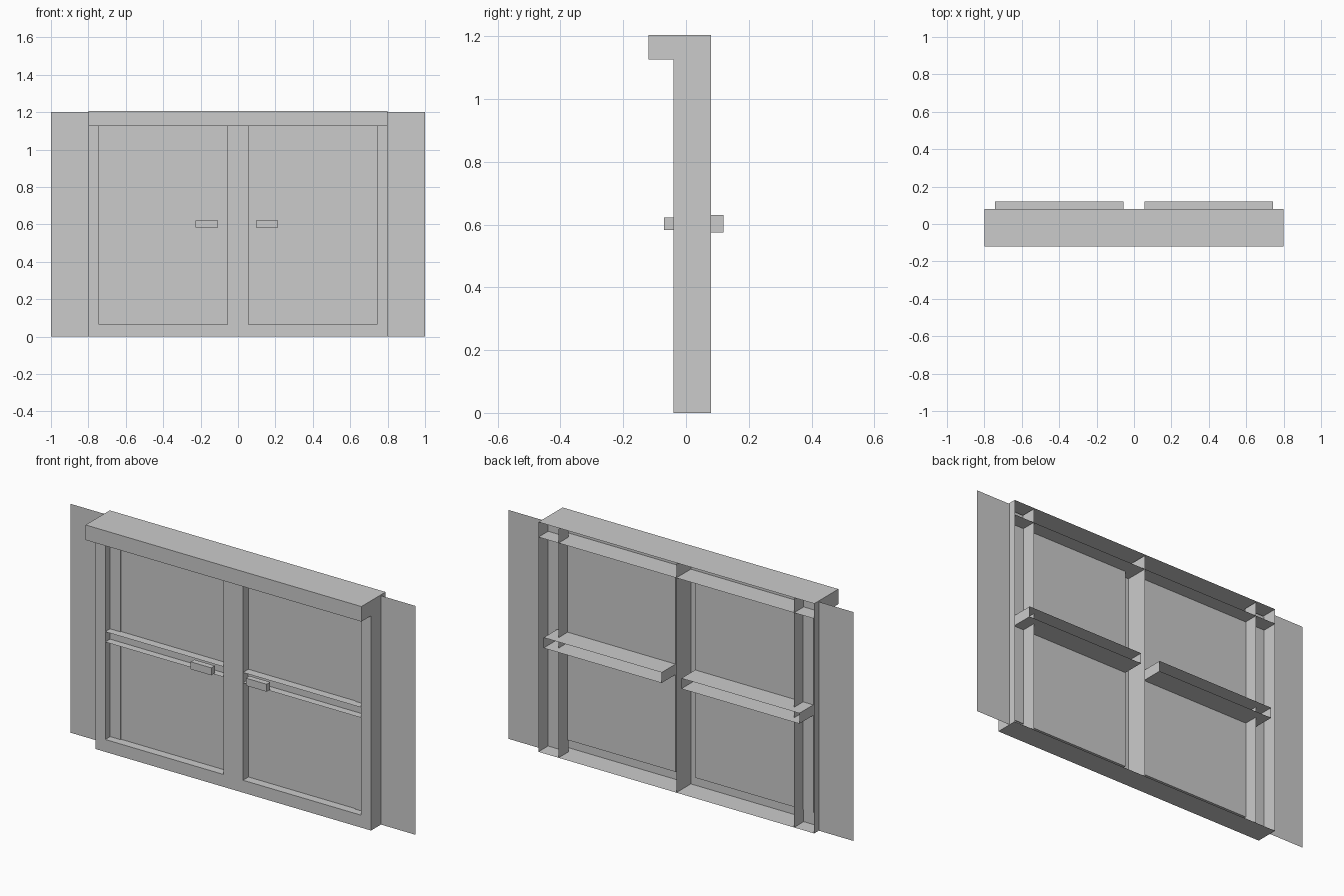
import bpy, bmesh
from mathutils import Vector

if "Cube" in bpy.data.objects:
    bpy.data.objects.remove(bpy.data.objects["Cube"])


def finish(bm, name, mirror=False):
    mesh = bpy.data.meshes.new(name)
    bm.to_mesh(mesh)
    bm.free()
    ob = bpy.data.objects.new(name, mesh)
    bpy.context.collection.objects.link(ob)
    if mirror:
        mod = ob.modifiers.new("Mirror", 'MIRROR')
        mod.use_axis[0] = True
        mod.use_mirror_merge = False
    return ob


def box(name, lo, hi, open_sides=(), mirror=False):
    """Box between two corners; faces whose normal is in open_sides are removed."""
    bm = bmesh.new()
    bmesh.ops.create_cube(bm, size=1)
    lo, hi = Vector(lo), Vector(hi)
    bm.normal_update()
    gone = [f for f in bm.faces if any(f.normal.dot(Vector(d)) > 0.9 for d in open_sides)]
    bmesh.ops.delete(bm, geom=gone, context='FACES')
    for v in bm.verts:
        v.co = Vector([lo[i] + (v.co[i] + 0.5) * (hi[i] - lo[i]) for i in range(3)])
    return finish(bm, name, mirror)


def sheet(name, pts, mirror=False):
    bm = bmesh.new()
    bm.faces.new([bm.verts.new(p) for p in pts])
    return finish(bm, name, mirror)


BACK, TOP, LEFT = (0, 1, 0), (0, 0, 1), (-1, 0, 0)
F, B, PANE = -0.04, 0.08, 0.005

# Window leaf: front face with two recessed panes, mirrored to the other side
xs = [0, 0.057, 0.742, 0.8]
zs = [0, 0.065, 0.576, 0.63, 1.125, 1.2]
bm = bmesh.new()
for i in range(3):
    for k in range(5):
        x0, x1, z0, z1 = xs[i], xs[i + 1], zs[k], zs[k + 1]
        f = bm.faces.new([bm.verts.new(p) for p in
                          ((x0, F, z0), (x1, F, z0), (x1, F, z1), (x0, F, z1))])
        f.select = i == 1 and k in (1, 3)
bmesh.ops.remove_doubles(bm, verts=bm.verts, dist=1e-5)
for f in [f for f in bm.faces if f.select]:
    new = bmesh.ops.extrude_face_region(bm, geom=[f])['geom']
    for v in (g for g in new if isinstance(g, bmesh.types.BMVert)):
        v.co.y = PANE
    if f.is_valid:
        bm.faces.remove(f)
bmesh.ops.dissolve_limit(bm, angle_limit=0.01, verts=bm.verts, edges=bm.edges)
finish(bm, "window_leaf", True)

# Outer side and bottom of the frame, and the middle divider
sheet("frame_side", [(0.8, F, 0), (0.8, B, 0), (0.8, B, 1.2), (0.8, F, 1.2)], True)
sheet("frame_bottom", [(-0.8, F, 0), (-0.8, B, 0), (0.8, B, 0), (0.8, F, 0)])
sheet("middle_divider", [(0, F, 0), (0, B, 0), (0, B, 1.2), (0, F, 1.2)])

# Side jamb behind the leaf, open at the back (outer wall is the frame side)
box("side_jamb", (0.683, 0, 0), (0.8, B, 1.2), (BACK, TOP, (0, 0, -1), (1, 0, 0)), True)

# Crossbar behind the leaf, open at the back
box("crossbar", (0.057, 0, 0.575), (0.742, 0.12, 0.63), (BACK,), True)

# Lintel, open at the back
box("lintel", (-0.8, -0.12, 1.126), (0.8, B, 1.205), (BACK,))

# Flat wall strips on both sides
sheet("wall_strip", [(0.8, 0.042, 0), (1, 0.042, 0), (1, 0.042, 1.2), (0.8, 0.042, 1.2)], True)

# Handles
for side, x in (("left", -0.166), ("right", 0.155)):
    box(side + "_handle", (x - 0.06, -0.07, 0.583), (x + 0.06, F, 0.622), (BACK,))
